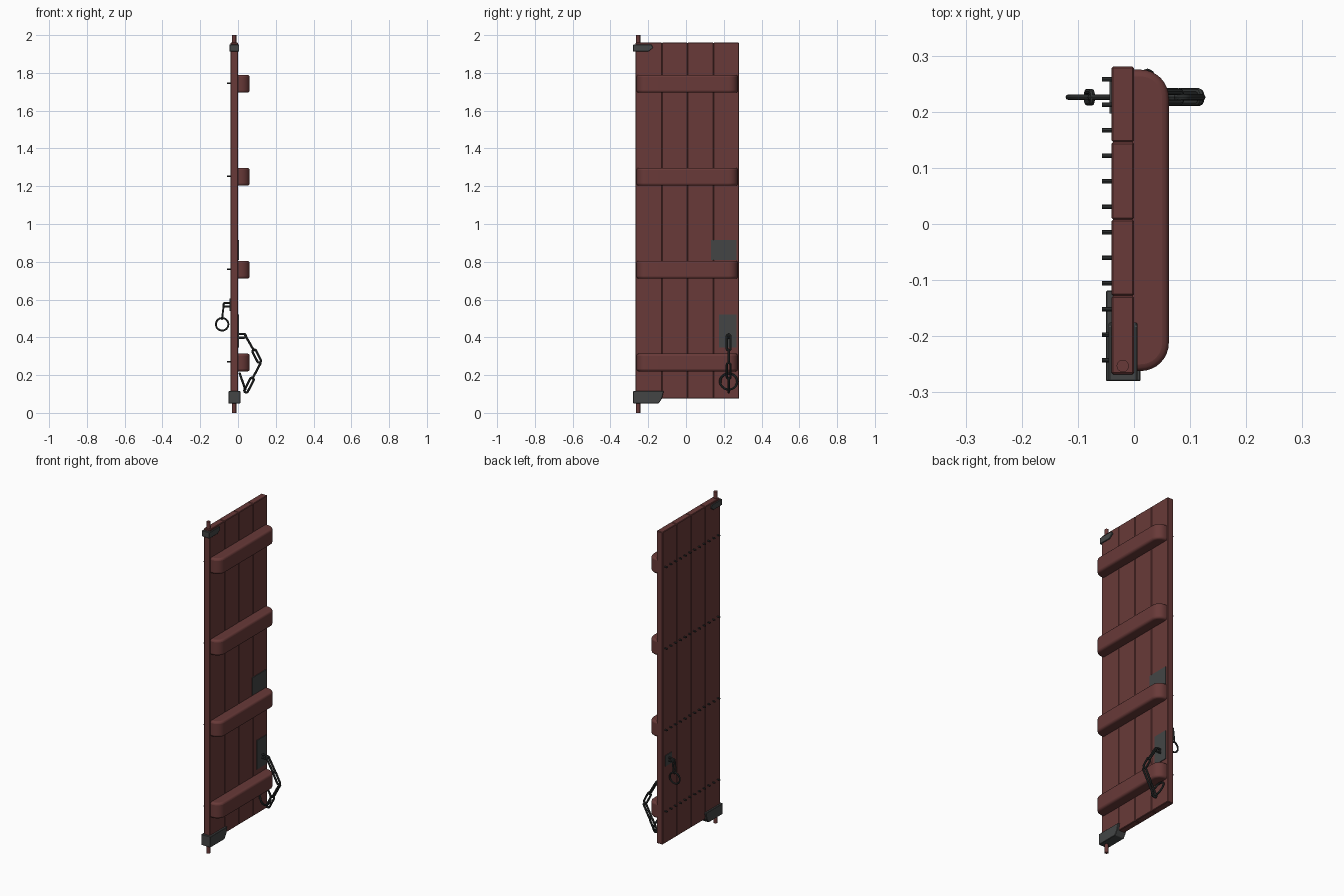
import bpy, bmesh, math
from mathutils import Vector

if "Cube" in bpy.data.objects:
    bpy.data.objects.remove(bpy.data.objects["Cube"])


def material(name, rgb):
    m = bpy.data.materials.new(name)
    m.diffuse_color = (*rgb, 1)
    m.use_nodes = True
    m.node_tree.nodes["Principled BSDF"].inputs["Base Color"].default_value = m.diffuse_color
    return m


WOOD = material("red brown wood", (0.14, 0.042, 0.040))
IRON = material("dark iron", (0.057, 0.060, 0.060))
CHAIN = material("black iron", (0.030, 0.034, 0.034))


def finish(name, bm, mat, bevel=0, segments=2, smooth=False):
    bmesh.ops.recalc_face_normals(bm, faces=bm.faces)
    me = bpy.data.meshes.new(name)
    bm.to_mesh(me)
    bm.free()
    me.materials.append(mat)
    ob = bpy.data.objects.new(name, me)
    bpy.context.collection.objects.link(ob)
    if bevel:
        mod = ob.modifiers.new("bevel", 'BEVEL')
        mod.width, mod.segments = bevel, segments
        mod.limit_method, mod.angle_limit = 'ANGLE', math.radians(50)
    if smooth:
        bpy.ops.object.select_all(action='DESELECT')
        ob.select_set(True)
        bpy.context.view_layer.objects.active = ob
        bpy.ops.object.shade_smooth_by_angle(angle=math.radians(40))
    return ob


def prism(name, outline, offset, mat, **kw):
    """Extrude a flat outline of 3D points along an offset."""
    bm = bmesh.new()
    face = bm.faces.new([bm.verts.new(p) for p in outline])
    new = bmesh.ops.extrude_face_region(bm, geom=[face])['geom']
    bmesh.ops.translate(bm, vec=offset, verts=[v for v in new if isinstance(v, bmesh.types.BMVert)])
    return finish(name, bm, mat, **kw)


def yz_plate(name, pts, x0, x1, mat, **kw):
    return prism(name, [(x0, y, z) for y, z in pts], (x1 - x0, 0, 0), mat, **kw)


def rect(y0, y1, z0, z1):
    return [(y0, z0), (y1, z0), (y1, z1), (y0, z1)]


def link(name, p0, p1, half_width, side, wire=0.006, steps=10, sides=8):
    """Stadium-shaped wire loop whose outer ends are p0 and p1."""
    p0, p1 = Vector(p0), Vector(p1)
    along = (p1 - p0).normalized()
    side = Vector(side)
    side = (side - along * side.dot(along)).normalized()
    normal = along.cross(side)
    r = half_width - wire
    straight = max((p1 - p0).length / 2 - wire - r, 0)
    mid = (p0 + p1) / 2
    bm = bmesh.new()
    rings = []
    for end in (1, -1):
        for i in range(steps + 1):
            if straight == 0 and i == steps:
                continue
            a = math.pi * i / steps - math.pi / 2 + (0 if end == 1 else math.pi)
            out = along * math.cos(a) + side * math.sin(a)
            c = mid + along * straight * end + out * r
            rings.append([bm.verts.new(c + wire * (out * math.cos(t) + normal * math.sin(t)))
                          for t in (2 * math.pi * k / sides for k in range(sides))])
    for i, a in enumerate(rings):
        b = rings[(i + 1) % len(rings)]
        for k in range(sides):
            n = (k + 1) % sides
            bm.faces.new((a[k], a[n], b[n], b[k]))
    return finish(name, bm, CHAIN, smooth=True)


def cylinder(name, centre, radius, depth, mat, axis='Z', sides=16):
    bm = bmesh.new()
    bmesh.ops.create_cone(bm, cap_ends=True, segments=sides, radius1=radius, radius2=radius, depth=depth)
    for v in bm.verts:
        if axis == 'X':
            v.co = Vector((v.co.z, v.co.x, v.co.y))
        v.co += Vector(centre)
    return finish(name, bm, mat, smooth=True)


# vertical planks
edges = [-0.268, -0.128, 0.008, 0.146, 0.281]
for i in range(4):
    yz_plate(f"plank_{i + 1}", rect(edges[i], edges[i + 1], 0.075, 1.96), -0.04, 0, WOOD, bevel=0.003, segments=1)

# rounded cross battens, each with a row of nail tips on the other side
batten_z = [0.267, 0.758, 1.25, 1.742]
R, X = 0.05, 0.062
for i, z in enumerate(batten_z):
    plan = [(-0.014, -0.262), (-0.014, 0.275)]
    for cy, start in ((0.275 - R, 90), (-0.262 + R, 0)):
        for k in range(9):
            a = math.radians(start - 90 * k / 8)
            plan.append((X - R + R * math.cos(a), cy + R * math.sin(a)))
    prism(f"batten_{i + 1}", [(x, y, z - 0.047) for x, y in plan], (0, 0, 0.094), WOOD,
          bevel=0.012, segments=3, smooth=True)
    for k in range(12):
        cylinder(f"nail_{i + 1}_{k + 1}", (-0.046, 0.258 - 0.0455 * k, z + 0.003), 0.004, 0.022, CHAIN, 'X', 8)

# pivot pole
cylinder("pivot_pole", (-0.02, -0.253, 1), 0.011, 2, WOOD)

# hinge shoes wrapped round the corners
yz_plate("lower_hinge", [(-0.28, 0.05), (-0.145, 0.05), (-0.128, 0.075), (-0.118, 0.115), (-0.28, 0.115)],
         -0.05, 0.012, IRON, bevel=0.002, segments=1)
yz_plate("upper_hinge", [(-0.28, 1.913), (-0.2, 1.913), (-0.175, 1.932), (-0.182, 1.95), (-0.28, 1.95)],
         -0.045, 0.006, IRON, bevel=0.002, segments=1)

# flat iron plates
yz_plate("lock_plate", rect(0.132, 0.267, 0.81, 0.915), -0.002, 0.004, IRON)
yz_plate("chain_plate", rect(0.175, 0.267, 0.345, 0.52), -0.002, 0.004, IRON)
yz_plate("back_plate", rect(0.197, 0.257, 0.54, 0.605), -0.044, -0.038, IRON)

# front chain: staple, links with alternating planes, end ring
Y = 0.226
link("front_staple", (-0.012, Y, 0.408), (0.047, Y, 0.408), 0.016, (0, 0, 1))
joints = [(0.033, 0.42), (0.083, 0.332), (0.119, 0.262), (0.077, 0.183), (0.036, 0.104)]
for i in range(4):
    a, b = (Vector((x, Y, z)) for x, z in joints[i:i + 2])
    ext = (b - a).normalized() * 0.008
    link(f"front_link_{i + 1}", a - (ext if i else ext * 0), b + (ext if i in (0, 2) else ext * 0), 0.016,
         (0, 1, 0) if i % 2 == 0 else (1, 0, 0.5))
link("front_ring", (0.007, Y, 0.214), (0.041, Y, 0.118), 0.051, (0, 1, 0), steps=16)

# back ring: staple, link and ring
link("back_staple", (-0.02, Y, 0.573), (-0.083, Y, 0.573), 0.014, (0, 0, 1), 0.005)
link("back_link", (-0.074, Y, 0.585), (-0.085, Y, 0.492), 0.015, (0, 1, 0), 0.005)
link("back_ring", (-0.084, Y, 0.507), (-0.084, Y, 0.431), 0.038, (1, 0, 0), 0.005, steps=16)
